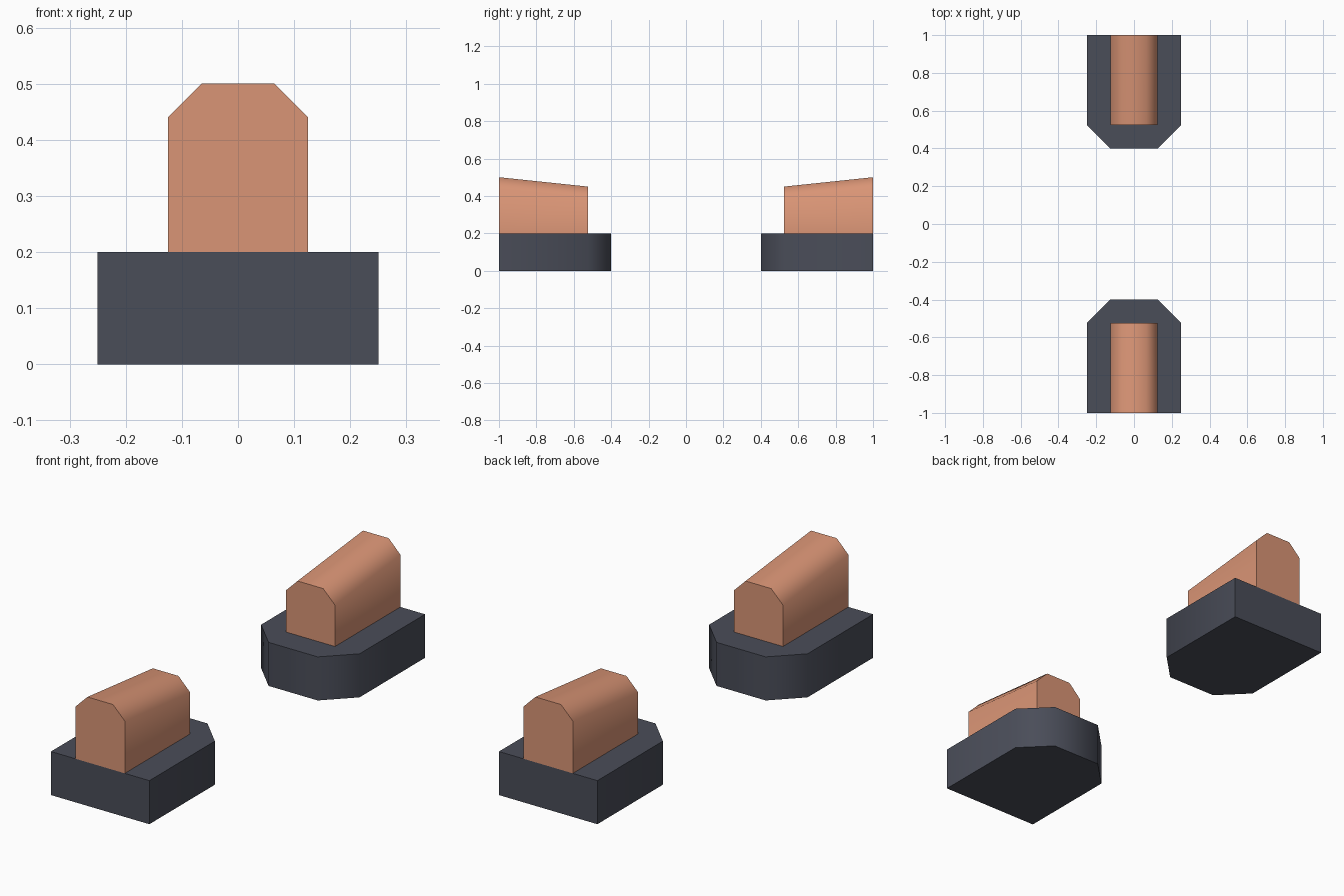
import bpy, bmesh, math
from mathutils import Vector

if "Cube" in bpy.data.objects:
    bpy.data.objects.remove(bpy.data.objects["Cube"])


def material(name, rgb):
    m = bpy.data.materials.new(name)
    m.diffuse_color = (*rgb, 1)
    m.use_nodes = True
    m.node_tree.nodes["Principled BSDF"].inputs["Base Color"].default_value = m.diffuse_color
    return m


def loft(name, start, end, mat):
    """Solid between two matching outlines, mirrored to the other end."""
    bm = bmesh.new()
    a = [bm.verts.new(p) for p in start]
    b = [bm.verts.new(p) for p in end]
    bm.faces.new(a)
    bm.faces.new(b)
    n = len(a)
    for i in range(n):
        j = (i + 1) % n
        bm.faces.new((a[i], a[j], b[j], b[i]))
    bmesh.ops.recalc_face_normals(bm, faces=bm.faces)
    mesh = bpy.data.meshes.new(name)
    bm.to_mesh(mesh)
    bm.free()
    mesh.materials.append(mat)
    obj = bpy.data.objects.new(name, mesh)
    bpy.context.collection.objects.link(obj)
    bpy.ops.object.select_all(action='DESELECT')
    obj.select_set(True)
    bpy.context.view_layer.objects.active = obj
    bpy.ops.object.shade_smooth_by_angle(angle=math.radians(60))
    mirror = obj.modifiers.new("Mirror", 'MIRROR')
    mirror.use_axis = (False, True, False)
    mirror.use_mirror_merge = False
    return obj


slate = material("dark slate", (0.068, 0.074, 0.099))
copper = material("copper", (0.70, 0.30, 0.18))

# Base blocks: square outside, chamfered corners facing the middle
outline = [(-.25, -1), (.25, -1), (.25, -.525), (.125, -.4), (-.125, -.4), (-.25, -.525)]
loft("base", [Vector((x, y, 0)) for x, y in outline],
     [Vector((x, y, .2)) for x, y in outline], slate)


# Upper blocks: chamfered top that slopes down towards the middle
def section(y, top):
    side = top - .06
    return [(-.125, y, .2), (.125, y, .2), (.125, y, side),
            (.065, y, top), (-.065, y, top), (-.125, y, side)]


loft("upper_block", section(-1, .5), section(-.525, .45), copper)
